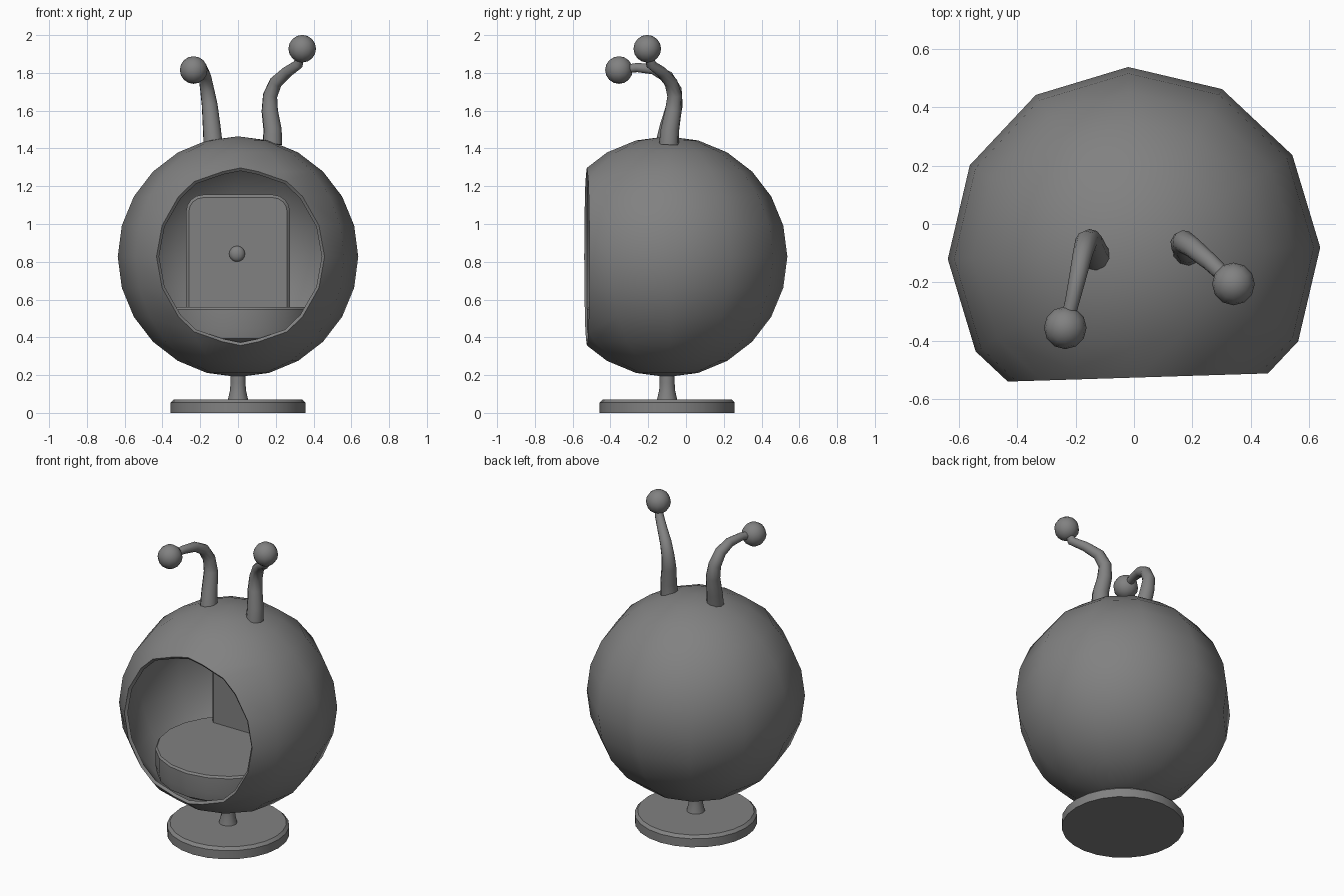
import bpy, bmesh, math
from mathutils import Matrix

if "Cube" in bpy.data.objects:
    bpy.data.objects.remove(bpy.data.objects["Cube"])

CY = -0.10   # y of the vertical axis shared by pod, stem, base and seat
CZ = 0.827   # height of the pod centre

dark = bpy.data.materials.new("dark_grey")
dark.diffuse_color = (0.22, 0.22, 0.22, 1)
dark.use_nodes = True
dark.node_tree.nodes["Principled BSDF"].inputs["Base Color"].default_value = dark.diffuse_color


def smooth(ob, angle):
    bpy.ops.object.select_all(action='DESELECT')
    ob.select_set(True)
    bpy.context.view_layer.objects.active = ob
    bpy.ops.object.shade_smooth_by_angle(angle=math.radians(angle))


def finish(bm, name, angle=35):
    """Turn a bmesh into a named, smooth-shaded object."""
    bmesh.ops.recalc_face_normals(bm, faces=bm.faces)
    me = bpy.data.meshes.new(name)
    bm.to_mesh(me)
    bm.free()
    me.materials.append(dark)
    ob = bpy.data.objects.new(name, me)
    bpy.context.collection.objects.link(ob)
    smooth(ob, angle)
    return ob


def lathe(name, profile, sides):
    """Closed solid of revolution from (radius, z) points about the pod axis."""
    bm = bmesh.new()
    rings = [[bm.verts.new((r * math.cos(2 * math.pi * i / sides),
                            CY + r * math.sin(2 * math.pi * i / sides), z))
              for i in range(sides)] for r, z in profile]
    for a, b in zip(rings, rings[1:]):
        for i in range(sides):
            j = (i + 1) % sides
            bm.faces.new((a[i], a[j], b[j], b[i]))
    bm.faces.new(rings[0][::-1])
    bm.faces.new(rings[-1])
    return finish(bm, name)


def ball(name, loc, r, scale=(1, 1, 1), seg=12, rings=8):
    bm = bmesh.new()
    m = Matrix.Translation(loc) @ Matrix.Diagonal((*scale, 1))
    bmesh.ops.create_uvsphere(bm, u_segments=seg, v_segments=rings, radius=r, matrix=m)
    return finish(bm, name, 50)


def antenna(side, path):
    """Tapering bent stalk with a ball on its last point."""
    cu = bpy.data.curves.new(side + "_antenna", 'CURVE')
    cu.dimensions = '3D'
    cu.bevel_depth = 1.0
    cu.bevel_resolution = 3
    cu.use_fill_caps = True
    cu.materials.append(dark)
    sp = cu.splines.new('POLY')
    sp.points.add(len(path) - 1)
    for p, (x, y, z, r) in zip(sp.points, path):
        p.co = (x, y, z, 1)
        p.radius = r
    sp.use_smooth = True
    ob = bpy.data.objects.new(side + "_antenna", cu)
    bpy.context.collection.objects.link(ob)
    ball(side + "_antenna_ball", path[-1][:3], 0.073)


# pod shell: 12-sided sphere, front sliced off, thin wall
bm = bmesh.new()
bmesh.ops.create_uvsphere(bm, u_segments=12, v_segments=12, radius=0.637)
bmesh.ops.bisect_plane(bm, geom=bm.verts[:] + bm.edges[:] + bm.faces[:],
                       plane_co=(0, -0.425, 0), plane_no=(0, -1, 0), clear_outer=True)
bmesh.ops.transform(bm, verts=bm.verts,
                    matrix=Matrix.Translation((0, CY, CZ)) @ Matrix.Rotation(math.radians(1.8), 4, 'Z'))
shell = finish(bm, "pod_shell", 50)
wall = shell.modifiers.new("wall", 'SOLIDIFY')
wall.thickness = 0.02
wall.offset = -1
bpy.ops.object.modifier_apply(modifier="wall")
smooth(shell, 40)   # crisp rim, smooth inside and outside

# foot and stem
lathe("base_disc", [(0.357, 0), (0.357, 0.055), (0.34, 0.072)], 24)
lathe("stem", [(0.055, 0.065), (0.042, 0.12), (0.04, 0.16), (0.04, 0.23)], 12)

# round seat cushion, tucked down into the shell
lathe("seat", [(0.36, 0.36), (0.415, 0.395), (0.425, 0.45), (0.425, 0.548), (0.415, 0.56)], 20)

# backrest: panel with rounded top corners and a bevelled front edge
W, TOP, R = 0.275, 1.155, 0.09
outline = [(-W, 0.5), (W, 0.5)]
for cx, start in ((W - R, 0), (-W + R, 90)):
    for k in range(5):
        a = math.radians(start + 22.5 * k)
        outline.append((cx + R * math.cos(a), TOP - R + R * math.sin(a)))
bm = bmesh.new()
front = bm.faces.new([bm.verts.new((x, 0.12, z)) for x, z in outline])
ext = bmesh.ops.extrude_face_region(bm, geom=[front], use_keep_orig=True)
bmesh.ops.translate(bm, vec=(0, 0.18, 0),
                    verts=[v for v in ext["geom"] if isinstance(v, bmesh.types.BMVert)])
rim = [e for e in bm.edges if all(abs(v.co.y - 0.12) < 1e-5 for v in e.verts)]
bmesh.ops.recalc_face_normals(bm, faces=bm.faces)
bmesh.ops.bevel(bm, geom=rim, offset=0.015, segments=1, affect='EDGES')
finish(bm, "backrest")
ball("backrest_button", (-0.005, 0.12, 0.842), 0.042, (1, 0.6, 1))

# antennae: x, y, z, radius
antenna("left", [(-0.13, -0.115, 1.40, 0.053), (-0.14, -0.09, 1.52, 0.048),
                 (-0.15, -0.06, 1.63, 0.043), (-0.163, -0.06, 1.71, 0.038),
                 (-0.175, -0.10, 1.78, 0.034), (-0.19, -0.17, 1.82, 0.030),
                 (-0.21, -0.26, 1.828, 0.025), (-0.235, -0.355, 1.815, 0.022)])
antenna("right", [(0.182, -0.09, 1.42, 0.053), (0.183, -0.085, 1.50, 0.049),
                  (0.168, -0.067, 1.60, 0.044), (0.17, -0.06, 1.68, 0.039),
                  (0.20, -0.08, 1.75, 0.035), (0.26, -0.13, 1.805, 0.030),
                  (0.318, -0.185, 1.845, 0.027), (0.34, -0.205, 1.928, 0.022)])
